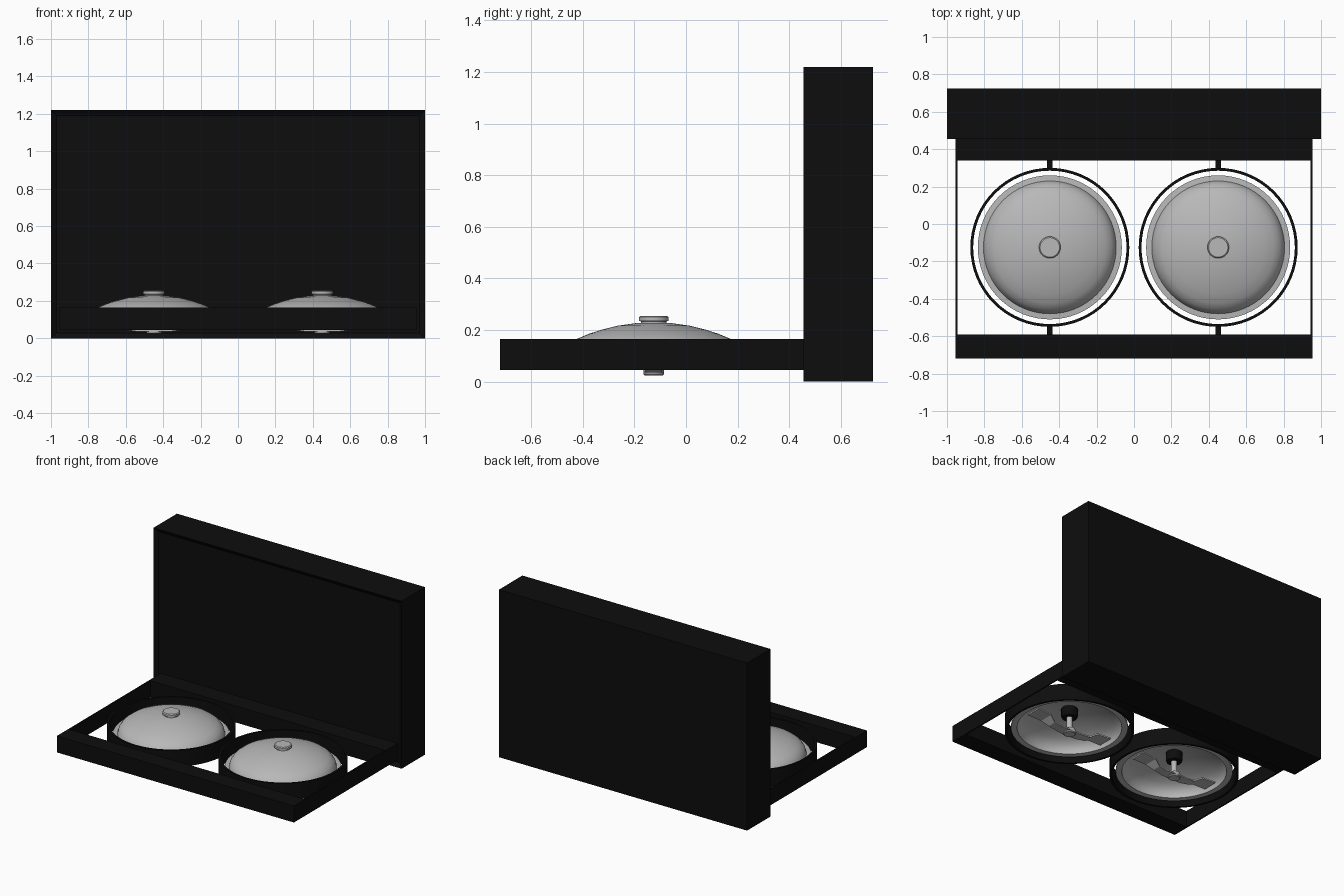
import bpy, bmesh, math
from mathutils import Vector

old = bpy.data.objects.get("Cube")
if old:
    bpy.data.objects.remove(old, do_unlink=True)


def material(name, rgb, metallic=0.0):
    m = bpy.data.materials.new(name)
    m.use_nodes = True
    m.diffuse_color = (*rgb, 1)
    m.node_tree.nodes["Principled BSDF"].inputs["Base Color"].default_value = (*rgb, 1)
    return m


BLACK = material("matte black", (0.004, 0.004, 0.004))
GREY = material("light grey metal", (0.48, 0.48, 0.48))


def finish(name, bm, mat, smooth=False):
    bmesh.ops.recalc_face_normals(bm, faces=bm.faces)
    mesh = bpy.data.meshes.new(name)
    bm.to_mesh(mesh)
    bm.free()
    mesh.materials.append(mat)
    ob = bpy.data.objects.new(name, mesh)
    bpy.context.collection.objects.link(ob)
    if smooth:
        bpy.ops.object.select_all(action="DESELECT")
        ob.select_set(True)
        bpy.context.view_layer.objects.active = ob
        bpy.ops.object.shade_smooth_by_angle(angle=math.radians(35))
    return ob


def box_mesh(lo, hi):
    bm = bmesh.new()
    bmesh.ops.create_cube(bm, size=1)
    lo, hi = Vector(lo), Vector(hi)
    for v in bm.verts:
        v.co = (lo + hi) / 2 + v.co * (hi - lo)
    return bm


def box(name, lo, hi, mat):
    return finish(name, box_mesh(lo, hi), mat)


def lathe(name, profile, x, y, mat, steps=64):
    """Spin an (r, z) profile around a vertical axis."""
    bm = bmesh.new()
    verts = [bm.verts.new((x + r, y, z)) for r, z in profile]
    edges = [bm.edges.new(pair) for pair in zip(verts, verts[1:])]
    bmesh.ops.spin(bm, geom=verts + edges, cent=(x, y, 0), axis=(0, 0, 1),
                   angle=math.tau, steps=steps)
    bmesh.ops.remove_doubles(bm, verts=bm.verts, dist=0.0003)
    return finish(name, bm, mat, True)


# Upright case with a shallow recessed front
bm = box_mesh((-1, 0.455, 0), (1, 0.725, 1.22))
front = [f for f in bm.faces if f.normal.y < -0.9]
bmesh.ops.inset_region(bm, faces=front, thickness=0.04)
for v in front[0].verts:
    v.co.y += 0.02
finish("upright_case", bm, BLACK)

# Fold-down tray frame
LOW, HIGH = 0.045, 0.165
box("tray_front_bar", (-0.955, -0.72, LOW), (0.955, -0.59, HIGH), BLACK)
box("tray_back_bar", (-0.955, 0.34, LOW), (0.955, 0.475, HIGH), BLACK)
for side, label in ((-1, "right"), (1, "left")):
    xs = sorted((side * 0.945, side * 0.955))
    box(f"tray_{label}_wall", (xs[0], -0.60, LOW), (xs[1], 0.35, HIGH), BLACK)

# Dome shell: outer curve, flange, then back up the inside
outer = [(0, 0.23), (0.07, 0.227), (0.14, 0.217), (0.2, 0.202), (0.25, 0.186),
         (0.3, 0.165), (0.33, 0.143), (0.348, 0.117), (0.355, 0.092)]
flange = [(0.385, 0.09), (0.385, 0.075), (0.345, 0.075)]
inner = [(max(r - 0.01, 0), z - 0.01) for r, z in reversed(outer)]
cap = [(0, 0.255), (0.052, 0.255), (0.058, 0.25), (0.058, 0.236), (0.05, 0.234),
       (0.05, 0.22)]
shaft = [(0, 0.025), (0.036, 0.025), (0.04, 0.029), (0.04, 0.06), (0.02, 0.06),
         (0.02, 0.2)]
hub = [(0, 0.15), (0.05, 0.15), (0.055, 0.16), (0.055, 0.215), (0, 0.215)]
ring = [(0.41, LOW), (0.425, LOW), (0.425, HIGH), (0.41, HIGH), (0.41, LOW)]

# Stirring blade half: distance along the arm, half width, height
ARM = [(0, 0.04, 0.04), (0.08, 0.035, 0.04), (0.15, 0.03, 0.05),
       (0.2, 0.05, 0.08), (0.31, 0.055, 0.085)]


def blade(name, x, y):
    stations = [(-d, w, z) for d, w, z in reversed(ARM[1:])] + ARM
    bm = bmesh.new()
    rows = []
    for d, w, z in stations:
        rows.append([bm.verts.new((x + d, y + s * w, z)) for s in (-1, 1)])
    for a, b in zip(rows, rows[1:]):
        bm.faces.new((a[0], b[0], b[1], a[1]))
    ob = finish(name, bm, GREY)
    mod = ob.modifiers.new("thickness", "SOLIDIFY")
    mod.thickness = 0.01
    mod.offset = 0


# Two identical domes hung in rings
Y = -0.125
for x, label in ((-0.45, "right"), (0.45, "left")):
    lathe(f"{label}_ring", ring, x, Y, BLACK)
    lathe(f"{label}_dome", outer + flange + inner, x, Y, GREY)
    lathe(f"{label}_cap", cap, x, Y, GREY, 32)
    lathe(f"{label}_shaft", shaft, x, Y, GREY, 24)
    lathe(f"{label}_hub", hub, x, Y, BLACK, 16)
    blade(f"{label}_blade", x, Y)
    # Pivot pins join the ring to both bars
    for end, y0, y1 in (("front", -0.6, -0.54), ("back", 0.29, 0.35)):
        box(f"{label}_{end}_pin", (x - 0.014, y0, 0.09), (x + 0.014, y1, 0.12), BLACK)
